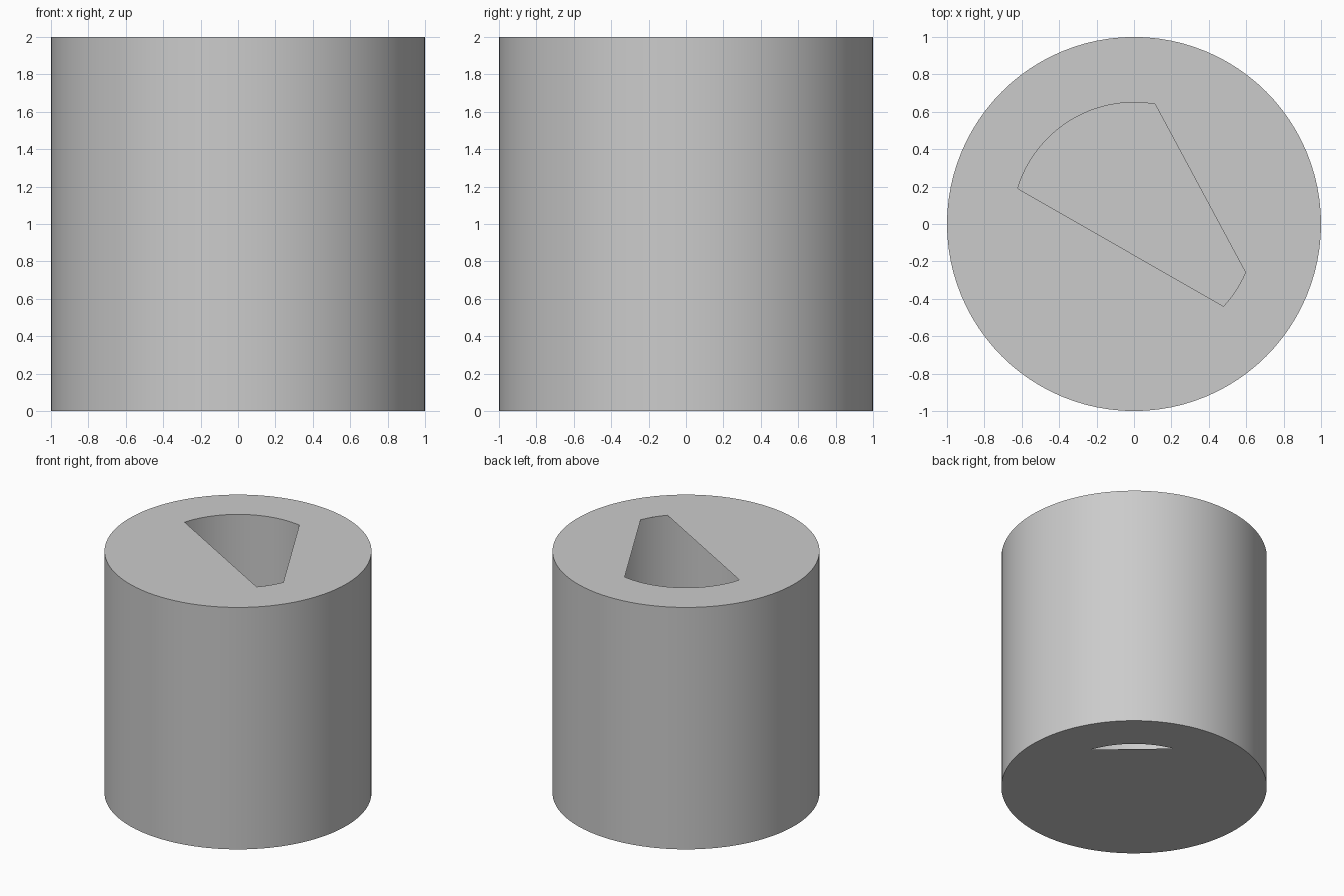
import bpy, bmesh, math
from mathutils import Vector

if "Cube" in bpy.data.objects:
    bpy.data.objects.remove(bpy.data.objects["Cube"])

N = 96
R_OUT, R_BORE, H = 1.0, 0.65, 2.0


def arc(r, a0, a1, n):
    """Points on a circle from a0 to a1 degrees, ends included."""
    angs = [math.radians(a0 + (a1 - a0) * i / n) for i in range(n + 1)]
    return [(r * math.cos(a), r * math.sin(a)) for a in angs]


def loop(bm, pts, z):
    vs = [bm.verts.new((x, y, z)) for x, y in pts]
    return [bm.edges.new((vs[i - 1], vs[i])) for i in range(len(vs))]


def finish(bm, name):
    me = bpy.data.meshes.new(name)
    bm.to_mesh(me)
    bm.free()
    ob = bpy.data.objects.new(name, me)
    bpy.context.collection.objects.link(ob)
    bpy.ops.object.select_all(action='DESELECT')
    ob.select_set(True)
    bpy.context.view_layer.objects.active = ob
    bpy.ops.object.shade_smooth_by_angle()
    return ob


def tube(name, r, inward):
    """Open cylinder wall from the ground to full height."""
    bm = bmesh.new()
    pts = arc(r, 0, 360, N)[:-1]
    lo = [bm.verts.new((x, y, 0)) for x, y in pts]
    hi = [bm.verts.new((x, y, H)) for x, y in pts]
    for i in range(N):
        f = bm.faces.new((lo[i - 1], lo[i], hi[i], hi[i - 1]))
        if inward:
            f.normal_flip()
    return finish(bm, name)


def lid(name, z, hole, up):
    """Thin disc with one cut-out."""
    bm = bmesh.new()
    edges = loop(bm, arc(R_OUT, 0, 360, N)[:-1], z) + loop(bm, hole, z)
    bmesh.ops.triangle_fill(bm, edges=edges, use_beauty=True,
                            normal=Vector((0, 0, up)))
    for f in bm.faces:
        f.normal_update()
        if f.normal.z * up < 0:
            f.normal_flip()
    return finish(bm, name)


# Outer wall and round bore inside it
tube("outer_wall", R_OUT, False)
tube("bore_wall", R_BORE, True)

# Top: bore opening limited by two straight chords
lid("top_lid", H, arc(R_BORE, 80, 163, 24) + arc(R_BORE, 317.4, 336.5, 6), 1)

# Bottom: only a narrow round segment is open
lid("bottom_lid", 0, arc(R_BORE, 20, 77, 16), -1)
